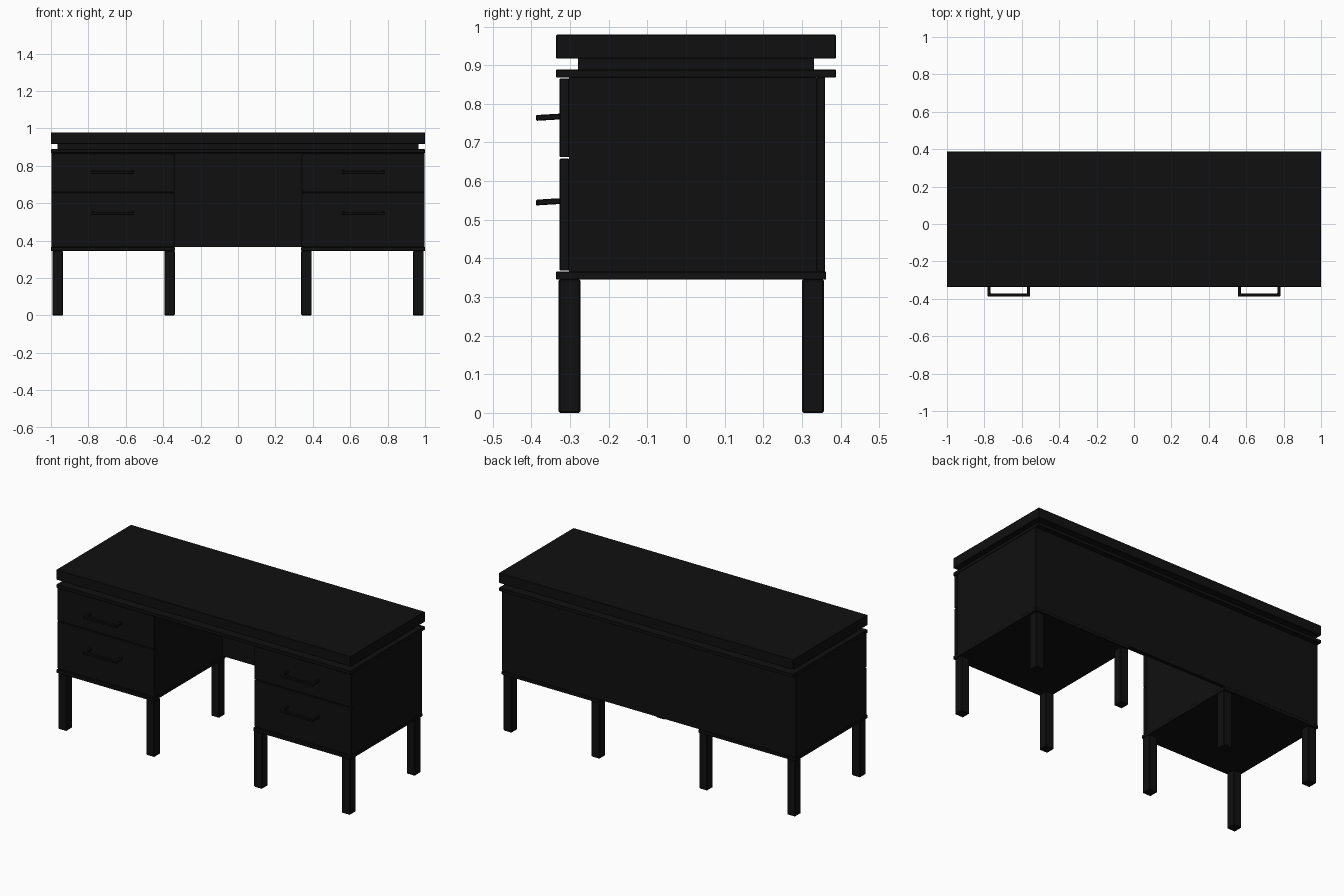
import bpy, bmesh
from mathutils import Vector

if "Cube" in bpy.data.objects:
    bpy.data.objects.remove(bpy.data.objects["Cube"])

black = bpy.data.materials.new("black_lacquer")
black.diffuse_color = (0.005, 0.005, 0.005, 1)
black.use_nodes = True
black.node_tree.nodes["Principled BSDF"].inputs["Base Color"].default_value = black.diffuse_color


def finish(name, bm, bevel):
    bmesh.ops.recalc_face_normals(bm, faces=bm.faces)
    mesh = bpy.data.meshes.new(name)
    bm.to_mesh(mesh)
    bm.free()
    mesh.materials.append(black)
    ob = bpy.data.objects.new(name, mesh)
    bpy.context.collection.objects.link(ob)
    if bevel:
        mod = ob.modifiers.new("soft_edges", "BEVEL")
        mod.width = bevel
        mod.segments = 1
    return ob


def box(name, x, y, z, bevel=0.002):
    """Box from (min, max) ranges on each axis."""
    bm = bmesh.new()
    bmesh.ops.create_cube(bm, size=1)
    for v in bm.verts:
        v.co = Vector([(r[0] + r[1]) / 2 + c * (r[1] - r[0]) for c, r in zip(v.co, (x, y, z))])
    return finish(name, bm, bevel)


def span(s, a, b):
    return tuple(sorted((s * a, s * b)))


def handle(name, x, z):
    """Flat U-shaped pull, drooping slightly towards the front."""
    x0, x1 = x
    t, back, front = 0.016, -0.322, -0.388
    outline = [(x0, back), (x0, front), (x1, front), (x1, back),
               (x1 - t, back), (x1 - t, front + t), (x0 + t, front + t), (x0 + t, back)]
    bm = bmesh.new()
    face = bm.faces.new([bm.verts.new((px, py, z - 0.007)) for px, py in outline])
    new = bmesh.ops.extrude_face_region(bm, geom=[face])["geom"]
    bmesh.ops.translate(bm, vec=(0, 0, 0.015),
                        verts=[g for g in new if isinstance(g, bmesh.types.BMVert)])
    for v in bm.verts:
        v.co.z += (v.co.y - back) * 0.06 + 0.002
    finish(name, bm, 0.002)


# Layered top with recessed neck
box("desk_top", (-1, 1), (-0.336, 0.388), (0.917, 0.979))
box("recessed_neck", (-0.965, 0.965), (-0.28, 0.332), (0.887, 0.919), 0)
box("under_top", (-1, 1), (-0.336, 0.388), (0.868, 0.889))

# Full-width back panel
box("back_panel", (-0.998, 0.998), (0.338, 0.36), (0.366, 0.868), 0.001)

for s, side in ((-1, "left"), (1, "right")):
    # Pedestal carcass and base board
    box(side + "_pedestal", span(s, 0.342, 0.997), (-0.303, 0.338), (0.364, 0.869), 0)
    box(side + "_base_board", span(s, 0.338, 1.0), (-0.336, 0.363), (0.345, 0.366))

    # Drawers and pulls
    for level, z, hz in (("lower", (0.368, 0.658), 0.546), ("upper", (0.662, 0.866), 0.765)):
        box(f"{side}_{level}_drawer_front", span(s, 0.34, 0.998), (-0.327, -0.302), z)
        handle(f"{side}_{level}_handle", span(s, 0.555, 0.782), hz)

    # Square legs
    for place, x in (("inner", (0.338, 0.394)), ("outer", (0.936, 0.992))):
        for end, y in (("front", (-0.33, -0.273)), ("back", (0.3, 0.357))):
            box(f"{side}_{place}_{end}_leg", span(s, *x), y, (0, 0.346), 0.004)
